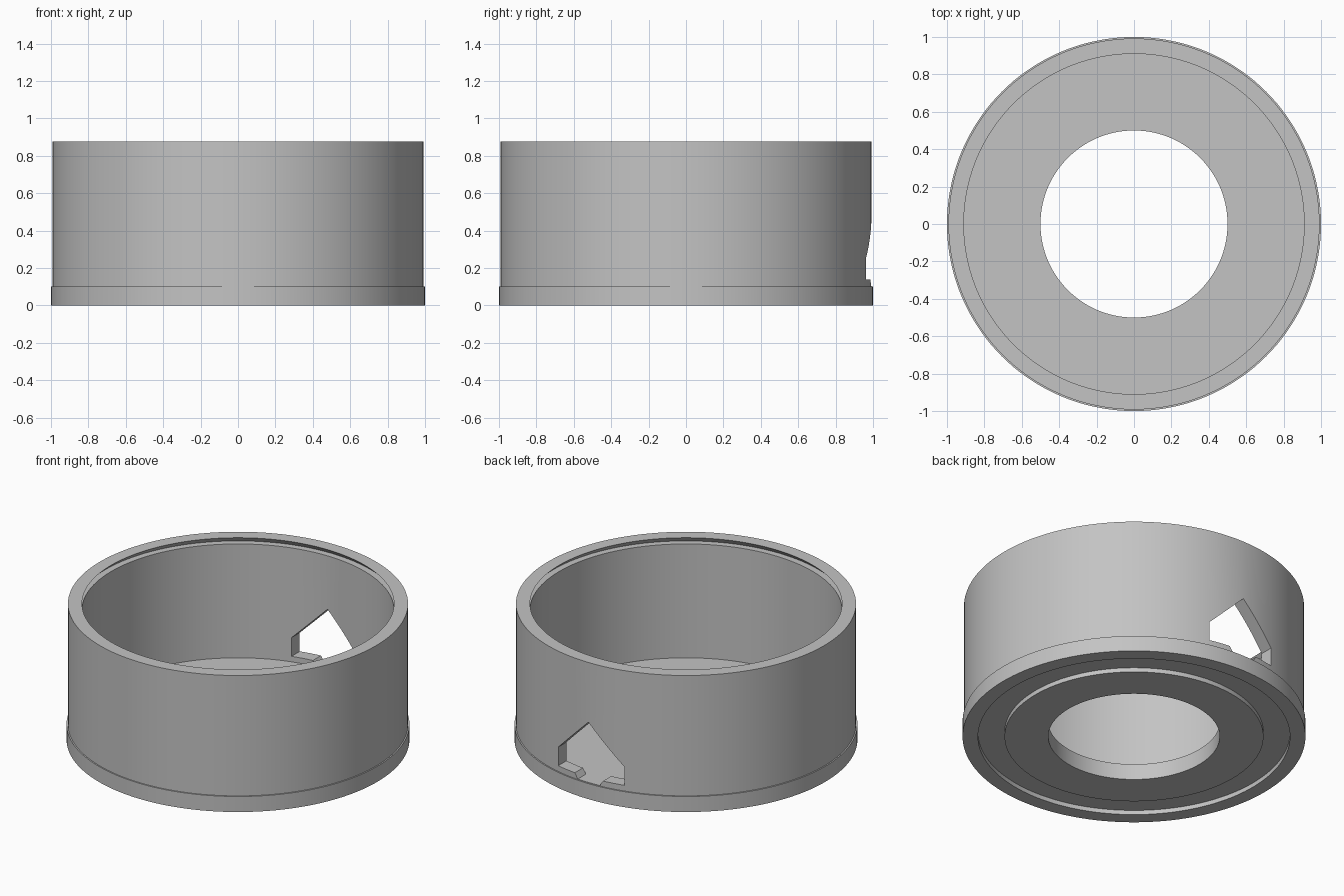
import bpy
import bmesh
from math import cos, sin, tau, radians

default = bpy.data.objects.get("Cube")
if default:
    bpy.data.objects.remove(default, do_unlink=True)

SEGMENTS = 144

grey = bpy.data.materials.new("plain grey")
grey.use_nodes = True
colour = (0.55, 0.55, 0.55, 1)
grey.diffuse_color = colour
grey.node_tree.nodes["Principled BSDF"].inputs["Base Color"].default_value = colour


def finish(bm, name):
    bmesh.ops.recalc_face_normals(bm, faces=bm.faces)
    mesh = bpy.data.meshes.new(name)
    bm.to_mesh(mesh)
    bm.free()
    obj = bpy.data.objects.new(name, mesh)
    mesh.materials.append(grey)
    bpy.context.collection.objects.link(obj)
    return obj


def lathe(name, profile):
    """Revolve a closed (radius, height) profile about z."""
    bm = bmesh.new()
    rings = []
    for i in range(SEGMENTS):
        a = tau * i / SEGMENTS
        rings.append([bm.verts.new((r * cos(a), r * sin(a), z)) for r, z in profile])
    n = len(profile)
    for i, ring in enumerate(rings):
        following = rings[(i + 1) % SEGMENTS]
        for j in range(n):
            k = (j + 1) % n
            bm.faces.new((ring[j], following[j], following[k], ring[k]))
    return finish(bm, name)


def prism(name, outline, y0, y1):
    """Extrude an (x, z) outline along y."""
    bm = bmesh.new()
    face = bm.faces.new([bm.verts.new((x, y0, z)) for x, z in outline])
    moved = bmesh.ops.extrude_face_region(bm, geom=[face])["geom"]
    bmesh.ops.translate(bm, vec=(0, y1 - y0, 0),
                        verts=[v for v in moved if isinstance(v, bmesh.types.BMVert)])
    return finish(bm, name)


# Cup: centre hole, grooved underside, base lip, wall, undercut rim, floor
cup = lathe("round_housing", [
    (0.5, 0), (0.755, 0), (0.755, 0.028), (0.91, 0.028), (0.91, 0),
    (1, 0), (1, 0.1), (0.992, 0.1), (0.992, 0.875),
    (0.91, 0.875), (0.952, 0.835), (0.91, 0.835),
    (0.91, 0.102), (0.5, 0.102),
])

# Gabled window through the back wall, with a raised ledge in each lower corner
half = [(0.078, 0.103), (0.1, 0.137), (0.235, 0.137), (0.235, 0.257)]
outline = half + [(0, 0.491)] + [(-x, z) for x, z in reversed(half)]
cutter = prism("window_cutter", outline, 0.7, 1.2)
cutter.hide_render = True

cut = cup.modifiers.new("window", 'BOOLEAN')
cut.operation = 'DIFFERENCE'
cut.solver = 'EXACT'
cut.object = cutter

bpy.ops.object.select_all(action='DESELECT')
cup.select_set(True)
bpy.context.view_layer.objects.active = cup
bpy.ops.object.modifier_apply(modifier=cut.name)
bpy.data.objects.remove(cutter, do_unlink=True)
bpy.ops.object.shade_smooth_by_angle(angle=radians(30))
